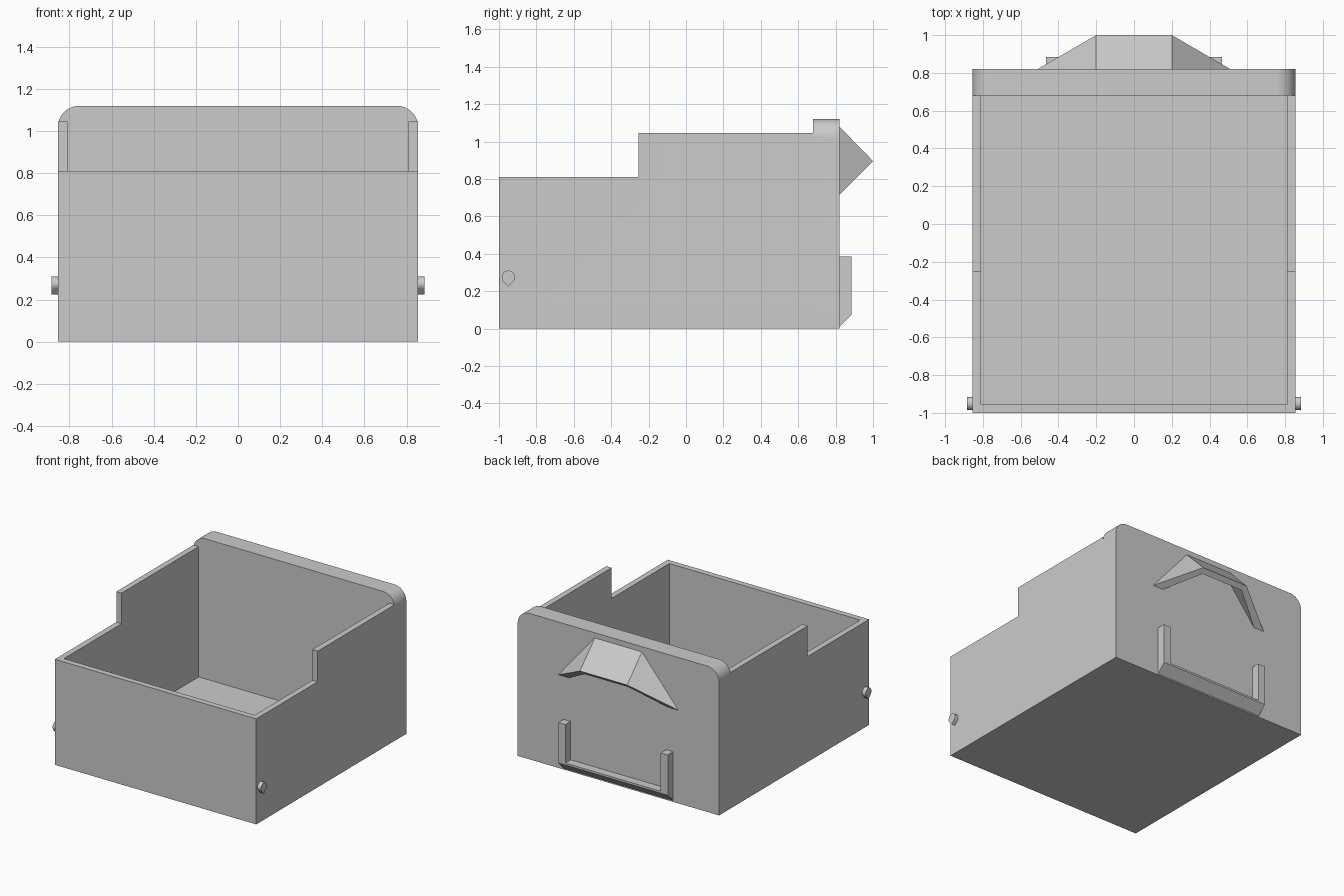
import bpy, bmesh, math
from mathutils import Vector

cube = bpy.data.objects.get("Cube")
if cube:
    bpy.data.objects.remove(cube, do_unlink=True)

grey = bpy.data.materials.new("plain_grey")
grey.use_nodes = True
tone = (0.6, 0.6, 0.6, 1)
grey.diffuse_color = tone
grey.node_tree.nodes["Principled BSDF"].inputs["Base Color"].default_value = tone

W = 0.855            # half width of the tray
T = 0.045            # wall thickness
BACK, PLATE = 0.82, 0.68   # rear face and inner face of the back panel
AXES = {"x": lambda a, b, d: (d, a, b), "y": lambda a, b, d: (a, d, b)}


def make(name, points, faces):
    bm = bmesh.new()
    verts = [bm.verts.new(p) for p in points]
    for f in faces:
        bm.faces.new([verts[i] for i in f])
    bmesh.ops.recalc_face_normals(bm, faces=bm.faces)
    mesh = bpy.data.meshes.new(name)
    bm.to_mesh(mesh)
    bm.free()
    mesh.materials.append(grey)
    ob = bpy.data.objects.new(name, mesh)
    bpy.context.collection.objects.link(ob)
    return ob


def prism(name, outline, axis, start, end):
    """Extrude a closed 2D outline along an axis."""
    n = len(outline)
    pts = [AXES[axis](a, b, d) for d in (start, end) for a, b in outline]
    faces = [list(range(n)), list(range(n, 2 * n))]
    faces += [[i, (i + 1) % n, n + (i + 1) % n, n + i] for i in range(n)]
    return make(name, pts, faces)


def activate(ob):
    bpy.ops.object.select_all(action="DESELECT")
    ob.select_set(True)
    bpy.context.view_layer.objects.active = ob


def combine(ob, other, operation):
    mod = ob.modifiers.new(operation.lower(), "BOOLEAN")
    mod.operation, mod.object, mod.solver = operation, other, "EXACT"
    activate(ob)
    bpy.ops.object.modifier_apply(modifier=mod.name)
    bpy.data.objects.remove(other, do_unlink=True)


def smooth(ob):
    activate(ob)
    bpy.ops.object.shade_smooth_by_angle(angle=math.radians(30))


def arc(cx, cz, r, a0, a1, steps):
    angles = [math.radians(a0 + (a1 - a0) * i / steps) for i in range(steps + 1)]
    return [(cx + r * math.cos(a), cz + r * math.sin(a)) for a in angles]


# Tray with stepped sides, hollowed out
step = [(-1, 0), (PLATE, 0), (PLATE, 1.045), (-0.255, 1.045), (-0.255, 0.81), (-1, 0.81)]
tray = prism("tray", step, "x", -W, W)
hollow = [(T - 1, T), (PLATE + 0.1, T), (PLATE + 0.1, 1.3), (T - 1, 1.3)]
combine(tray, prism("hollow_cutter", hollow, "x", T - W, W - T), "DIFFERENCE")

# Thick back panel with rounded top corners
r = 0.1
panel = [(-W, 0), (W, 0)] + arc(W - r, 1.12 - r, r, 0, 90, 12) + arc(r - W, 1.12 - r, r, 90, 180, 12)
combine(tray, prism("back_panel", panel, "y", PLATE, BACK), "UNION")
smooth(tray)

# Hooded finger pull: thin shell open underneath
def hood_points(low, top, reach, z_low, z_top, z_tip):
    return [(-low, BACK, z_low), (-top, reach, z_tip), (top, reach, z_tip),
            (low, BACK, z_low), (-top, BACK, z_top), (top, BACK, z_top)]

points = hood_points(0.51, 0.2, 1.0, 0.715, 1.08, 0.895)
points += hood_points(0.42, 0.18, 0.97, 0.715, 1.015, 0.865)
skin = [(0, 1, 4), (1, 2, 5, 4), (2, 3, 5)]
rim = [(0, 1), (1, 2), (2, 3), (0, 4), (4, 5), (5, 3)]
make("finger_pull", points,
     skin + [[i + 6 for i in f] for f in skin] + [(a, b, b + 6, a + 6) for a, b in rim])

# Label holder: U-shaped frame with a chamfered lower edge
X, I, Z, B = 0.465, 0.405, 0.385, 0.09
frame = [(-X, 0), (X, 0), (X, Z), (I, Z), (I, B), (-I, B), (-I, Z), (-X, Z)]
holder = prism("label_holder", frame, "y", BACK - 0.02, 0.885)
slope = [(BACK, 0.01), (0.9, 0.09), (0.9, -0.1), (BACK - 0.1, -0.1), (BACK - 0.1, -0.09)]
combine(holder, prism("chamfer_cutter", slope, "x", -0.6, 0.6), "DIFFERENCE")

# Teardrop pins on both sides
drop = arc(-0.95, 0.275, 0.035, -45, 225, 20) + [(-0.95, 0.225)]
for side, name in ((1, "left_pin"), (-1, "right_pin")):
    smooth(prism(name, drop, "x", side * (W - 0.01), side * 0.885))
